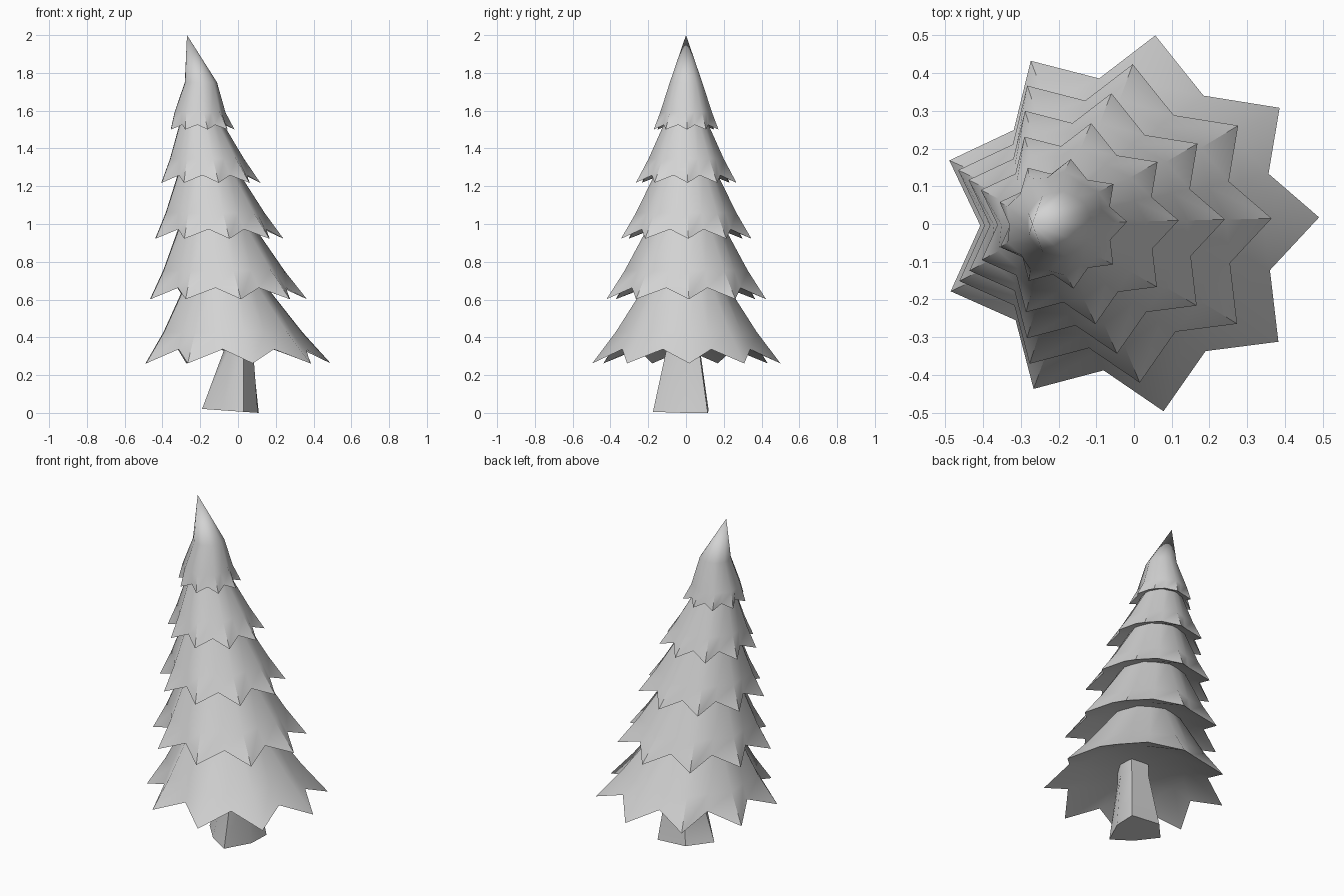
import bpy
import bmesh
from math import radians, cos, sin
from mathutils import Vector

cube = bpy.data.objects.get("Cube")
if cube:
    bpy.data.objects.remove(cube, do_unlink=True)

# Directions of the nine branch tips, in degrees
TIPS = [2, 37.6, 82, 121, 160.5, 200.7, 240, 280.5, 321.8]

grey = bpy.data.materials.new("light grey")
grey.use_nodes = True
colour = (0.65, 0.65, 0.65, 1)
grey.diffuse_color = colour
grey.node_tree.nodes["Principled BSDF"].inputs["Base Color"].default_value = colour


def lean(z):
    """Sideways offset of the bending tree axis at height z."""
    return -0.015 - 0.144 * (z - 0.27)


def star_ring(z_tip, z_valley, r_tip, r_valley):
    """Ring of alternating tips and valleys around the leaning axis."""
    ring = []
    for tip, following in zip(TIPS, TIPS[1:] + [TIPS[0] + 360]):
        for angle, r, z in ((tip, r_tip, z_tip), ((tip + following) / 2, r_valley, z_valley)):
            a = radians(angle)
            ring.append(Vector((lean(z_tip) + r * cos(a), r * sin(a), z)))
    return ring


def loft(name, rings, bottom, top):
    """Skin the rings, closing each end with a fan to a centre point."""
    bm = bmesh.new()
    loops = [[bm.verts.new(p) for p in ring] for ring in rings]
    n = len(loops[0])
    for low, high in zip(loops, loops[1:]):
        for i in range(n):
            j = (i + 1) % n
            bm.faces.new((low[i], low[j], high[j], high[i]))
    for loop, centre in ((loops[0], bottom), (loops[-1], top)):
        c = bm.verts.new(centre)
        for i in range(n):
            bm.faces.new((loop[i], loop[(i + 1) % n], c))
    bmesh.ops.recalc_face_normals(bm, faces=bm.faces)
    mesh = bpy.data.meshes.new(name)
    bm.to_mesh(mesh)
    bm.free()
    obj = bpy.data.objects.new(name, mesh)
    mesh.materials.append(grey)
    bpy.context.collection.objects.link(obj)
    bpy.ops.object.select_all(action="DESELECT")
    obj.select_set(True)
    bpy.context.view_layer.objects.active = obj
    bpy.ops.object.shade_smooth_by_angle(angle=radians(48))


# Branch tiers: tip height, tip radius, valley rise, upper height, upper radius
tiers = {
    "bottom_tier": (0.262, 0.505, 0.075, 0.72, 0.19),
    "lower_tier": (0.602, 0.428, 0.06, 1.02, 0.185),
    "middle_tier": (0.922, 0.35, 0.05, 1.30, 0.15),
    "upper_tier": (1.218, 0.27, 0.04, 1.57, 0.10),
    "top_tier": (1.50, 0.174, 0.025, 1.75, 0.087),
}
for name, (z, r, rise, z_up, r_up) in tiers.items():
    z_mid = z + 0.36 * (z_up - z)
    r_mid = r + 0.40 * (r_up - r)
    # The hollow underside rises inwards as a shallow cone
    z_in = z + 1.55 * rise
    rings = [
        star_ring(z, z, r * 0.55, r * 0.55),
        star_ring(z, z + rise, r, r * 0.78),
        star_ring(z_mid, z_mid, r_mid, r_mid * 0.90),
        star_ring(z_up, z_up, r_up, r_up * 0.96),
    ]
    for p in rings[0]:
        p.z = z_in
    # The top tier ends in the bent tip, the others close inside the next tier
    if name == "top_tier":
        for p in rings[-1]:
            p.x += 0.03
        end = Vector((-0.27, 0, 2.0))
    else:
        end = Vector((lean(z_up), 0, z_up))
    loft(name, rings, Vector((lean(z), 0, z + 1.85 * rise)), end)

# Trunk: flared, irregular six-sided foot narrowing into the bottom tier
foot = [(-0.19, 0.0), (-0.09, -0.11), (0.03, -0.175), (0.105, -0.02), (0.11, 0.115), (-0.08, 0.12)]
neck = [(-0.075, -0.01), (-0.05, -0.07), (0.03, -0.105), (0.08, -0.02), (0.075, 0.07), (-0.04, 0.075)]
base = [Vector((x, y, 0.07 * (0.11 - x))) for x, y in foot]
rings = [base] + [[Vector((x, y, z)) for x, y in neck] for z in (0.33, 0.45)]
loft("trunk", rings, sum(base, Vector()) / len(base), Vector((0, 0, 0.45)))
